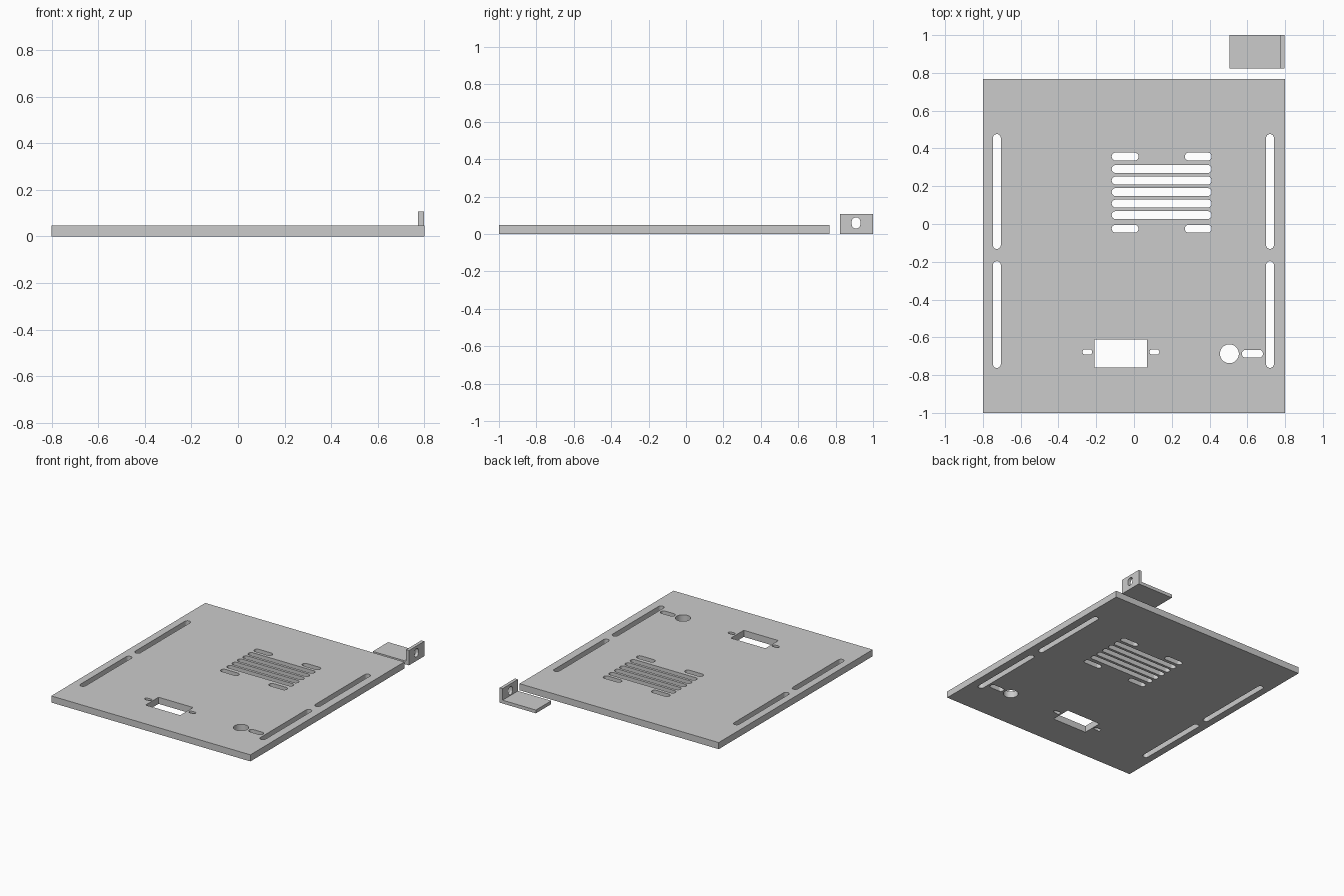
import bpy
import bmesh
from math import cos, sin, pi
from mathutils import Matrix

cube = bpy.data.objects.get("Cube")
if cube:
    bpy.data.objects.remove(cube, do_unlink=True)

grey = bpy.data.materials.new("light_grey_metal")
grey.use_nodes = True
colour = (0.6, 0.6, 0.6, 1)
grey.diffuse_color = colour
grey.node_tree.nodes["Principled BSDF"].inputs["Base Color"].default_value = colour


def rect(x0, x1, y0, y1):
    return [(x0, y0), (x1, y0), (x1, y1), (x0, y1)]


def slot(x0, x1, y0, y1, steps=10):
    """Outline with fully rounded ends; a square extent gives a circle."""
    r = min(x1 - x0, y1 - y0) / 2
    centres = [(x1 - r, y1 - r), (x0 + r, y1 - r), (x0 + r, y0 + r), (x1 - r, y0 + r)]
    points = []
    for quarter, (cx, cy) in enumerate(centres):
        for i in range(steps + 1):
            a = (quarter + i / steps) * pi / 2
            p = (cx + r * cos(a), cy + r * sin(a))
            if not points or abs(p[0] - points[-1][0]) + abs(p[1] - points[-1][1]) > 1e-5:
                points.append(p)
    return points[:-1] if abs(x1 - x0 - 2 * r) + abs(points[0][1] - points[-1][1]) < 1e-5 else points


def sheet(name, outlines, thickness, matrix=Matrix()):
    """Extrude an outline with holes upward from z = 0, then place it."""
    curve = bpy.data.curves.new(name + "_profile", "CURVE")
    curve.dimensions = "2D"
    curve.fill_mode = "BOTH"
    curve.extrude = thickness / 2
    for outline in outlines:
        spline = curve.splines.new("POLY")
        spline.points.add(len(outline) - 1)
        for point, (x, y) in zip(spline.points, outline):
            point.co = (x, y, 0, 1)
        spline.use_cyclic_u = True
    helper = bpy.data.objects.new(name + "_profile", curve)
    bpy.context.collection.objects.link(helper)
    bpy.context.view_layer.update()
    graph = bpy.context.evaluated_depsgraph_get()
    mesh = bpy.data.meshes.new_from_object(helper.evaluated_get(graph))
    bpy.data.objects.remove(helper, do_unlink=True)

    bm = bmesh.new()
    bm.from_mesh(mesh)
    bmesh.ops.remove_doubles(bm, verts=bm.verts, dist=1e-5)
    bmesh.ops.recalc_face_normals(bm, faces=bm.faces)
    bm.transform(matrix @ Matrix.Translation((0, 0, thickness / 2)))
    bm.to_mesh(mesh)
    bm.free()

    mesh.materials.clear()
    mesh.materials.append(grey)
    obj = bpy.data.objects.new(name, mesh)
    bpy.context.collection.objects.link(obj)
    bpy.ops.object.select_all(action="DESELECT")
    obj.select_set(True)
    bpy.context.view_layer.objects.active = obj
    bpy.ops.object.shade_smooth_by_angle()
    return obj


# Cover plate outline
cuts = [rect(-0.8, 0.8, -1.0, 0.767)]

# Long side slots
for x in (-0.726, 0.72):
    for y0, y1 in ((-0.132, 0.476), (-0.762, -0.197)):
        cuts.append(slot(x - 0.021, x + 0.021, y0, y1))

# Ventilation grille: full rows between split end rows
left, right, half = -0.118, 0.411, 0.021
for i in range(5):
    y = 0.047 + i * 0.061
    cuts.append(slot(left, right, y - half, y + half))
for y in (-0.025, 0.357):
    cuts.append(slot(left, left + 0.142, y - half, y + half))
    cuts.append(slot(right - 0.142, right, y - half, y + half))

# Connector window with its screw slots
cuts.append(rect(-0.21, 0.068, -0.76, -0.612))
for x in (-0.247, 0.108):
    cuts.append(slot(x - 0.026, x + 0.026, -0.691, -0.664))

# Round hole and short slot beside it
cuts.append(slot(0.455, 0.555, -0.737, -0.637))
cuts.append(slot(0.571, 0.683, -0.708, -0.666))
sheet("cover_plate", cuts, 0.048)

# Angle bracket: flat foot and upright tab with a slotted hole
gauge = 0.024
sheet("bracket_foot", [rect(0.506, 0.797 - gauge, 0.824, 1.0)], gauge)
upright = Matrix(((0, 0, 1, 0.797 - gauge), (1, 0, 0, 0), (0, 1, 0, 0), (0, 0, 0, 1)))
tab = [rect(0.824, 1.0, 0, 0.108), slot(0.886, 0.932, 0.029, 0.089)]
sheet("bracket_tab", tab, gauge, upright)
